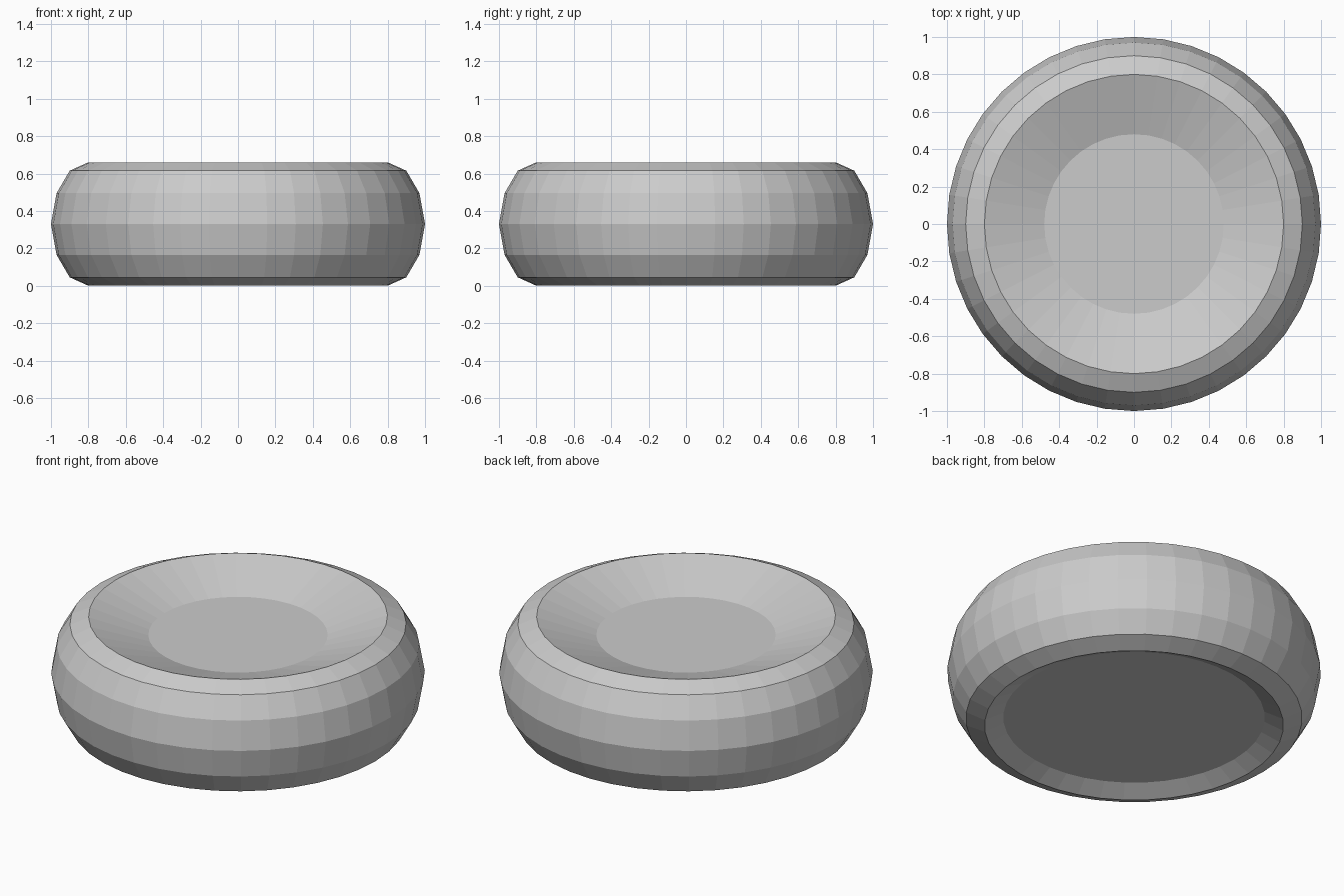
import bpy, bmesh
from math import cos, sin, pi

if "Cube" in bpy.data.objects:
    bpy.data.objects.remove(bpy.data.objects["Cube"])

SEGMENTS = 40

# Half section (radius, height): underside recess, bulging side, top dish
PROFILE = [
    (0.70, 0.05), (0.80, 0.0), (0.90, 0.045), (0.97, 0.165), (1.0, 0.33),
    (0.97, 0.495), (0.90, 0.615), (0.80, 0.66), (0.48, 0.55),
]


def lathe(name, profile, segments):
    bm = bmesh.new()
    rings = [[bm.verts.new((r * cos(2 * pi * i / segments),
                            r * sin(2 * pi * i / segments), z))
              for i in range(segments)] for r, z in profile]
    for a, b in zip(rings, rings[1:]):
        for i in range(segments):
            j = (i + 1) % segments
            bm.faces.new((a[i], a[j], b[j], b[i]))
    # Flat floors of the recess and the dish
    bm.faces.new(rings[0][::-1])
    bm.faces.new(rings[-1])
    bmesh.ops.recalc_face_normals(bm, faces=bm.faces[:])
    mesh = bpy.data.meshes.new(name)
    bm.to_mesh(mesh)
    bm.free()
    obj = bpy.data.objects.new(name, mesh)
    bpy.context.collection.objects.link(obj)
    return obj


# Faceted round body with dished top
lathe("dished_round_body", PROFILE, SEGMENTS)
